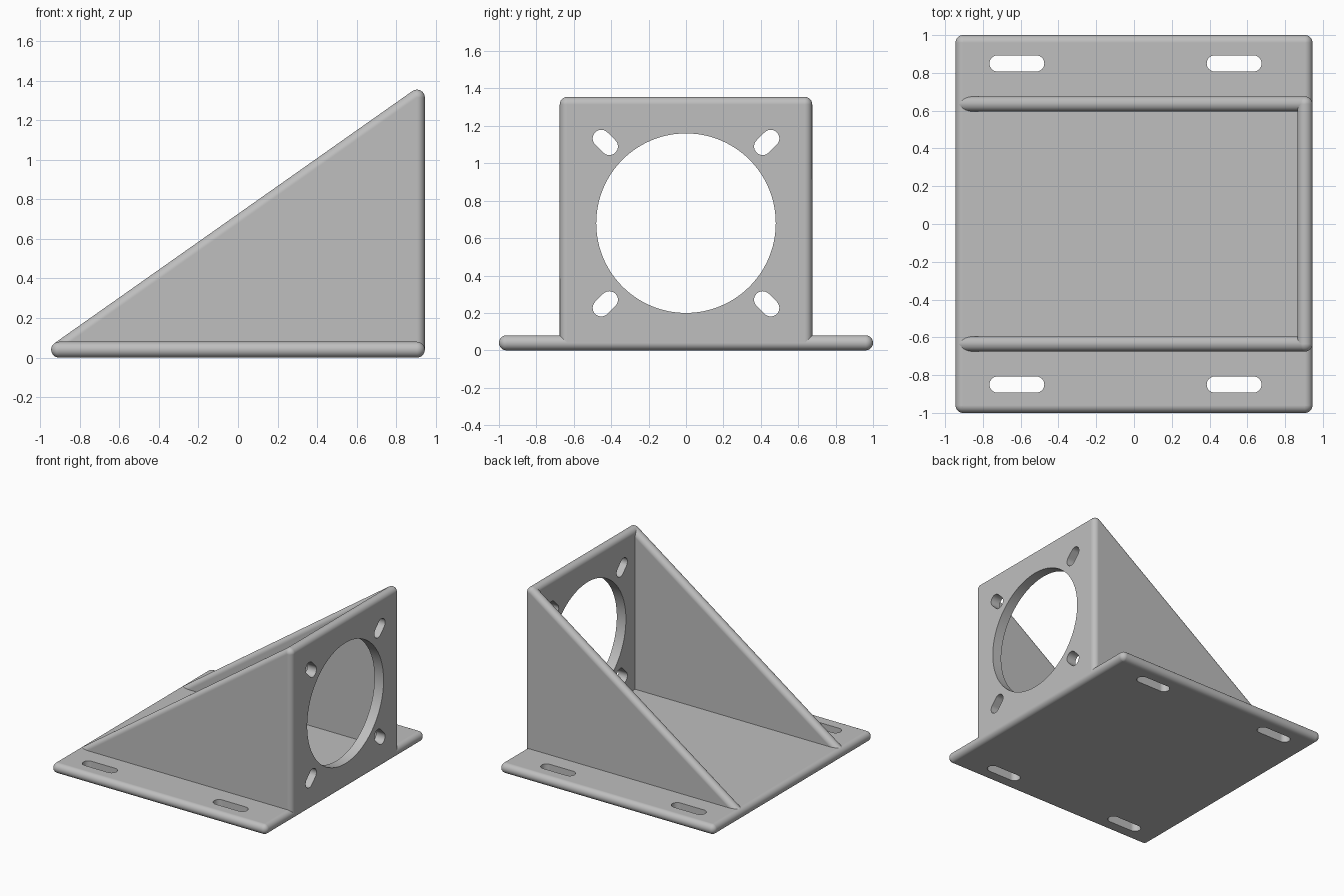
import bpy
import bmesh
from math import sin, cos, pi
from mathutils import Vector

cube = bpy.data.objects.get("Cube")
if cube:
    bpy.data.objects.remove(cube, do_unlink=True)

R = 0.04            # edge radius, half the sheet thickness
X, Y = 0.905, 0.96  # rounding centres of the base corners
WALL_Y = 0.635      # centre plane of the side walls
TOP = 1.315         # upper rounding centre

grey = bpy.data.materials.new("plain grey")
grey.use_nodes = True
grey.diffuse_color = (0.52, 0.52, 0.52, 1)
grey.node_tree.nodes["Principled BSDF"].inputs["Base Color"].default_value = (0.52, 0.52, 0.52, 1)


def add_hull(bm, points):
    """Wrap a convex skin around the points."""
    verts = [bm.verts.new(p) for p in points]
    res = bmesh.ops.convex_hull(bm, input=verts)
    inside = {v for v in res["geom_interior"] if isinstance(v, bmesh.types.BMVert)}
    bmesh.ops.delete(bm, geom=list(inside), context="VERTS")


def make_object(name, bm):
    bmesh.ops.dissolve_limit(bm, angle_limit=0.005, verts=bm.verts[:], edges=bm.edges[:])
    bmesh.ops.recalc_face_normals(bm, faces=bm.faces[:])
    mesh = bpy.data.meshes.new(name)
    bm.to_mesh(mesh)
    bm.free()
    mesh.materials.append(grey)
    obj = bpy.data.objects.new(name, mesh)
    bpy.context.collection.objects.link(obj)
    return obj


def sphere(centre, seg=32):
    pts = [Vector((0, 0, R)), Vector((0, 0, -R))]
    for i in range(1, seg // 2):
        a = 2 * pi * i / seg
        for j in range(seg):
            b = 2 * pi * j / seg
            pts.append(Vector((sin(a) * cos(b), sin(a) * sin(b), cos(a))) * R)
    return [p + Vector(centre) for p in pts]


def rounded_panel(name, corners):
    """Panel with fully rounded rims, spanned between its corner centres."""
    bm = bmesh.new()
    add_hull(bm, [p for c in corners for p in sphere(c)])
    return make_object(name, bm)


def add_slot(bm, a, b, radius, axis, seg):
    """Round-ended prism from a to b, running through a panel along axis."""
    axis = Vector(axis)
    u = axis.orthogonal().normalized()
    v = axis.cross(u)
    pts = []
    for end in {tuple(a), tuple(b)}:
        for side in (-0.1, 0.1):
            for i in range(seg):
                t = 2 * pi * i / seg
                pts.append(Vector(end) + axis * side + (u * cos(t) + v * sin(t)) * radius)
    add_hull(bm, pts)


def cut(obj, bm):
    cutter = make_object("cutter", bm)
    cutter.hide_render = True
    mod = obj.modifiers.new("openings", "BOOLEAN")
    mod.operation = "DIFFERENCE"
    mod.solver = "EXACT"
    mod.object = cutter
    bpy.context.view_layer.objects.active = obj
    bpy.ops.object.modifier_apply(modifier=mod.name)
    bpy.data.objects.remove(cutter, do_unlink=True)


def smooth(obj):
    bpy.ops.object.select_all(action="DESELECT")
    obj.select_set(True)
    bpy.context.view_layer.objects.active = obj
    bpy.ops.object.shade_smooth_by_angle(angle=0.6)
    mod = obj.modifiers.new("flat panels", "WEIGHTED_NORMAL")
    mod.keep_sharp = True


# Base plate with four mounting slots
base = rounded_panel("base_plate", [(x, y, R) for x in (-X, X) for y in (-Y, Y)])
slots = bmesh.new()
for y in (-0.85, 0.85):
    for x in (-0.62, 0.53):
        add_slot(slots, (x - 0.102, y, R), (x + 0.102, y, R), 0.043, (0, 0, 1), 32)
cut(base, slots)

# Upright plate with a large round opening and four diagonal screw slots
upright = rounded_panel("upright_plate", [(X, y, z) for y in (-WALL_Y, WALL_Y) for z in (R, TOP)])
openings = bmesh.new()
mid = 0.68
add_slot(openings, (X, 0, mid), (X, 0, mid), 0.48, (1, 0, 0), 96)
for sy in (-1, 1):
    for sz in (-1, 1):
        inner, outer = 0.41, 0.453
        add_slot(openings, (X, sy * inner, mid + sz * inner),
                 (X, sy * outer, mid + sz * outer), 0.046, (1, 0, 0), 32)
cut(upright, openings)

# Triangular side walls
walls = [rounded_panel(name, [(-X, y, R), (X, y, R), (X, y, TOP)])
         for name, y in (("right_wall", -WALL_Y), ("left_wall", WALL_Y))]

for part in [base, upright] + walls:
    smooth(part)
